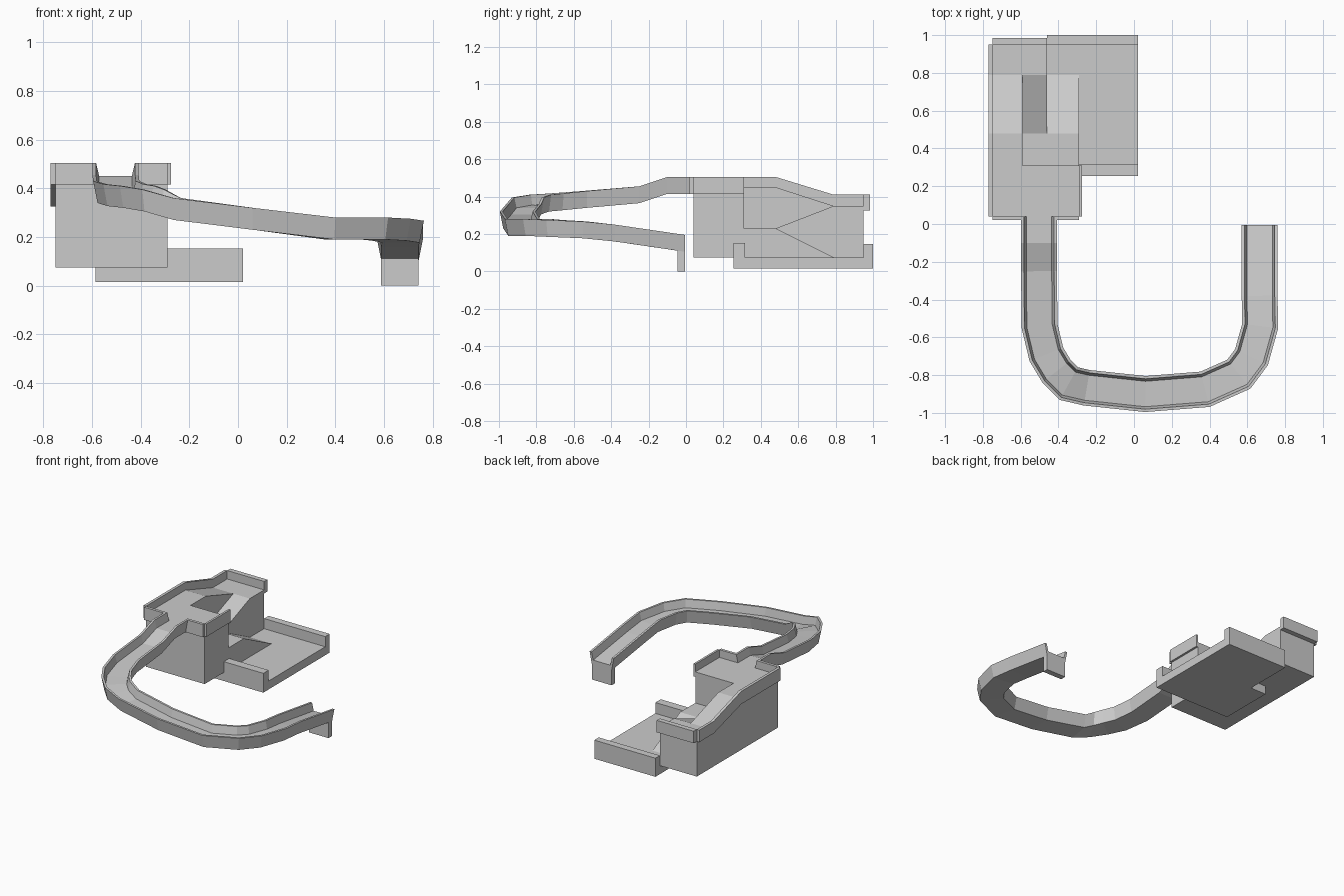
import bpy, bmesh
from mathutils import Vector

if "Cube" in bpy.data.objects:
    bpy.data.objects.remove(bpy.data.objects["Cube"])


def make_object(name, verts, faces):
    mesh = bpy.data.meshes.new(name)
    mesh.from_pydata(verts, [], faces)
    bm = bmesh.new()
    bm.from_mesh(mesh)
    bmesh.ops.recalc_face_normals(bm, faces=bm.faces)
    bm.to_mesh(mesh)
    bm.free()
    obj = bpy.data.objects.new(name, mesh)
    bpy.context.collection.objects.link(obj)
    return obj


def loft(name, rings):
    """Skin a row of equal closed rings and cap both ends."""
    n = len(rings[0])
    verts = [v for ring in rings for v in ring]
    faces = [(k * n + i, k * n + (i + 1) % n, (k + 1) * n + (i + 1) % n, (k + 1) * n + i)
             for k in range(len(rings) - 1) for i in range(n)]
    faces += [tuple(range(n)), tuple(range(len(verts) - n, len(verts)))]
    return make_object(name, verts, faces)


def prism(name, x0, x1, profile):
    """Extrude a (y, z) profile along x."""
    return loft(name, [[(x, y, z) for y, z in profile] for x in (x0, x1)])


def box(name, x0, x1, y0, y1, z0, z1):
    return prism(name, x0, x1, [(y0, z0), (y1, z0), (y1, z1), (y0, z1)])


# Tower: platform and three switchback ramps going down to the tray
BASE, HIGH, BACK, MID = 0.075, 0.45, 0.35, 0.23
prism("upper_ramp", -0.75, -0.59,
      [(0.04, BASE), (0.95, BASE), (0.95, BACK), (0.79, BACK), (0.48, HIGH), (0.04, HIGH)])
prism("middle_ramp", -0.59, -0.46,
      [(0.31, BASE), (0.95, BASE), (0.95, BACK), (0.79, BACK), (0.48, MID), (0.31, MID)])
prism("lower_ramp", -0.46, -0.29,
      [(0.31, BASE), (0.79, BASE), (0.48, MID), (0.31, MID)])
box("front_platform", -0.59, -0.29, 0.04, 0.31, BASE, HIGH)

# Guard walls around the tower
prism("left_guard", -0.77, -0.75,
      [(0.04, 0.415), (0.48, 0.415), (0.79, 0.325), (0.95, 0.325),
       (0.95, 0.41), (0.79, 0.41), (0.48, 0.505), (0.04, 0.505)])
box("back_guard", -0.75, -0.46, 0.95, 0.985, 0.325, 0.41)
box("front_guard_left", -0.75, -0.585, 0.02, 0.04, 0.415, 0.505)
box("front_guard_right", -0.422, -0.29, 0.02, 0.04, 0.415, 0.505)
box("right_guard", -0.29, -0.275, 0.04, 0.31, 0.415, 0.505)

# Landing tray with a low lip front and back
prism("tray", -0.46, 0.02,
      [(0.255, 0.015), (1.0, 0.015), (1.0, 0.147), (0.95, 0.147),
       (0.95, BASE), (0.315, BASE), (0.315, 0.152), (0.255, 0.152)])
box("tray_extension", -0.585, -0.46, 0.255, 0.65, 0.015, BASE)

# Trough track: centre line points with rim height, and a flared U section
path = [(-0.503, 0.04, 0.505), (-0.503, -0.1, 0.505), (-0.503, -0.25, 0.455),
        (-0.50, -0.54, 0.43), (-0.464, -0.69, 0.417), (-0.41, -0.78, 0.41),
        (-0.345, -0.845, 0.395), (-0.25, -0.867, 0.36), (0.06, -0.90, 0.32),
        (0.376, -0.875, 0.28), (0.555, -0.795, 0.28), (0.622, -0.705, 0.275),
        (0.668, -0.54, 0.267), (0.665, -0.38, 0.25), (0.665, -0.005, 0.195)]
half = [(0.077, -0.09), (0.095, 0.0), (0.080, 0.0), (0.067, -0.055)]
section = half + [(-u, h) for u, h in reversed(half)]
pts = [Vector(p) for p in path]
rings = []
for i, p in enumerate(pts):
    a = (p - pts[max(i - 1, 0)]).to_2d()
    b = (pts[min(i + 1, len(pts) - 1)] - p).to_2d()
    a = a.normalized() if a.length else b.normalized()
    b = b.normalized() if b.length else a
    t = (a + b).normalized()
    miter = 1 / max(t.dot(a), 0.5)
    side = Vector((t.y, -t.x)) * miter
    rings.append([(p.x + side.x * u, p.y + side.y * u, p.z + h) for u, h in section])
loft("trough_track", rings)

# Leg under the free end of the track
box("track_leg", 0.588, 0.742, -0.045, -0.005, 0.0, 0.112)
